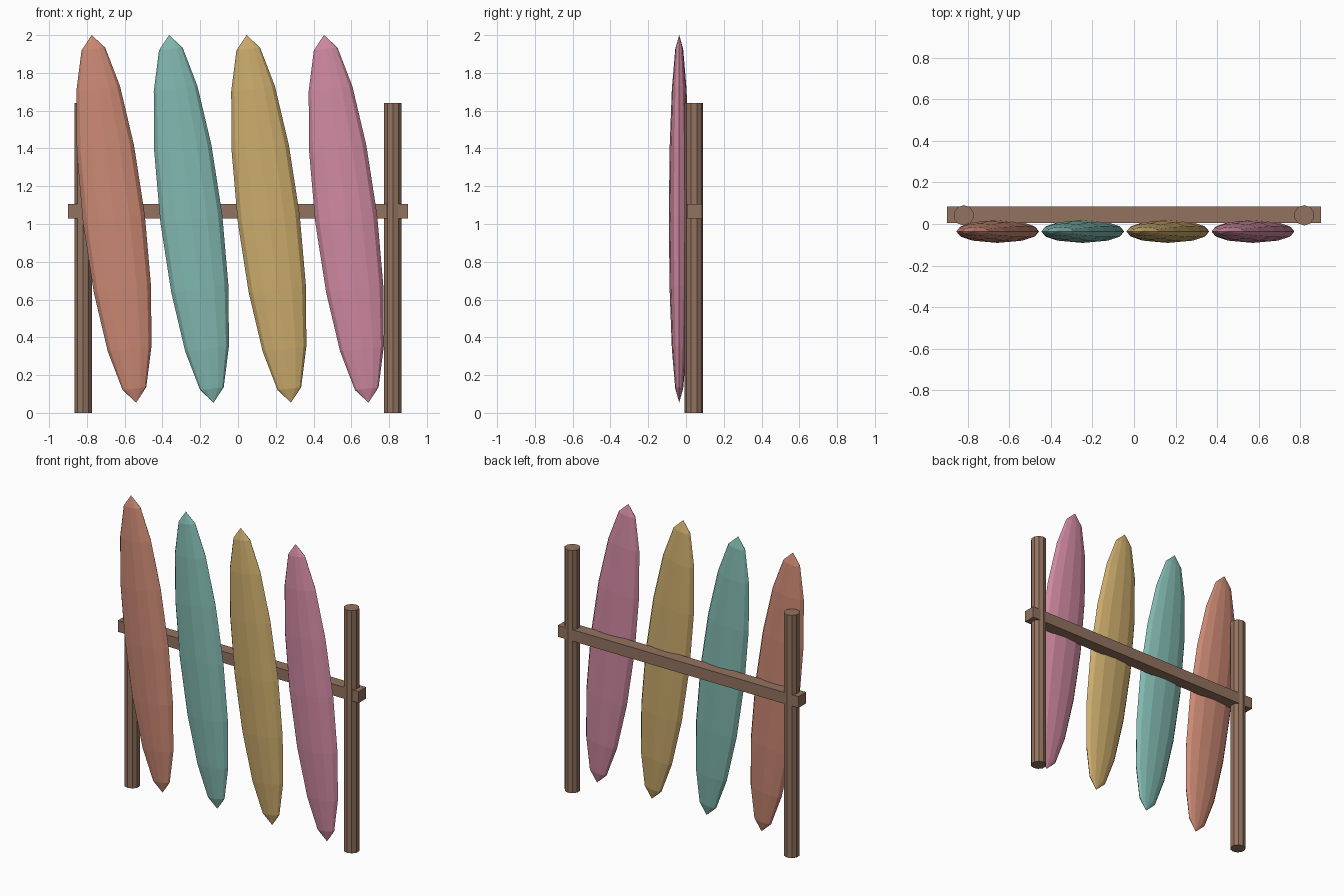
import bpy
from math import radians

if "Cube" in bpy.data.objects:
    bpy.data.objects.remove(bpy.data.objects["Cube"])


def material(name, rgb):
    m = bpy.data.materials.new(name)
    m.diffuse_color = (*rgb, 1)
    m.use_nodes = True
    m.node_tree.nodes["Principled BSDF"].inputs["Base Color"].default_value = m.diffuse_color
    return m


def finish(name, scale, mat):
    ob = bpy.context.object
    ob.name = name
    ob.scale = scale
    ob.data.materials.append(mat)
    return ob


wood = material("wood", (0.29, 0.17, 0.115))

# Two upright round posts
for side, x in (("left", -0.82), ("right", 0.82)):
    bpy.ops.mesh.primitive_cylinder_add(vertices=10, radius=0.049, depth=1.64,
                                        location=(x, 0.042, 0.82))
    finish(f"{side}_post", (1, 1, 1), wood)

# Horizontal rail joining the posts
bpy.ops.mesh.primitive_cube_add(size=1, location=(0, 0.044, 1.068))
finish("cross_rail", (1.80, 0.08, 0.077), wood)

# Four flattened low-poly boards, leaning sideways against the rail
boards = (
    ("coral", (0.60, 0.25, 0.175)),
    ("teal", (0.22, 0.48, 0.43)),
    ("yellow", (0.60, 0.41, 0.15)),
    ("pink", (0.63, 0.25, 0.36)),
)
for i, (name, rgb) in enumerate(boards):
    bpy.ops.mesh.primitive_uv_sphere_add(
        segments=12, ring_count=8, radius=1,
        location=(-0.657 + 0.41 * i, -0.036, 1.0275),
        rotation=(0, radians(-6.9), 0))
    finish(f"{name}_board", (0.165, 0.055, 0.98), material(name, rgb))
